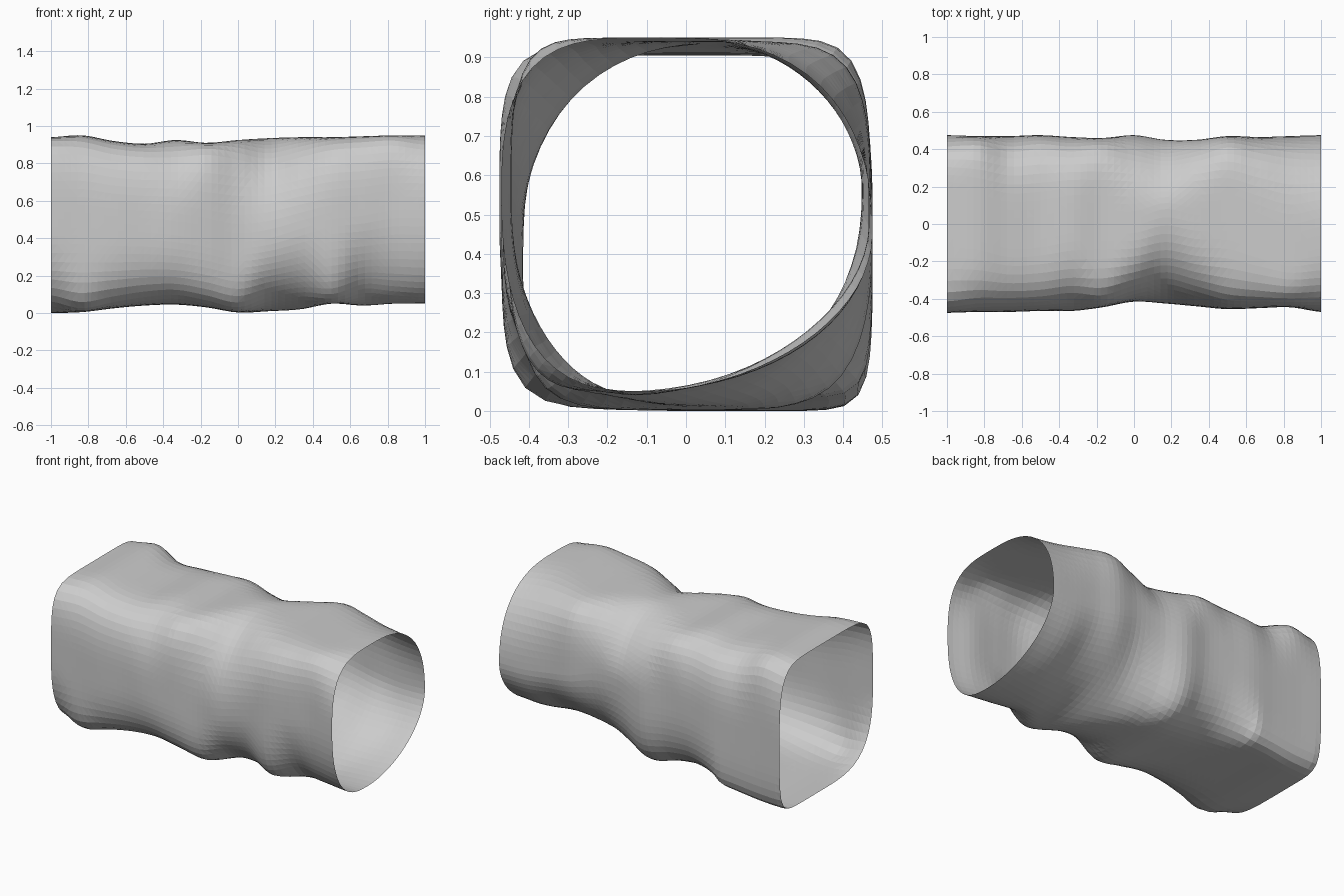
import bpy
import bmesh
from math import cos, sin, pi

cube = bpy.data.objects.get("Cube")
if cube:
    bpy.data.objects.remove(cube, do_unlink=True)

LENGTH = 2.0
AXIS_HEIGHT = 0.475
RINGS = 56
QUARTER = 18  # segments in a quarter of the section
TILT_Y, TILT_Z = 0.338, 0.941  # direction in which shoulder reach is measured

# Edges of the tube at evenly spaced stations from its right end to its left end
top_edge = [.94, .95, .92, .905, .925, .91, .925, .935, .94, .94, .945, .95, .95]
bottom_edge = [0, .005, .025, .04, .045, .03, .003, .01, .02, .05, .04, .05, .05]
back_edge = [.475, .47, .47, .475, .465, .46, .475, .45, .45, .47, .465, .47, .475]
front_edge = [-.475, -.47, -.47, -.465, -.465, -.445, -.415, -.425, -.44, -.455, -.45, -.445, -.47]

# Where along each side the section touches that edge
crest_y = [.08, .05, -.01, 0, .04, .04, .03, .08, .05, .05, -.03, -.1, -.06]
keel_y = [.08, .1, .12, .06, 0, 0, .03, .05, -.04, -.15, -.13, -.12, -.1]
back_z = [.45, .45, .45, .47, .5, .5, .5, .55, .55, .5, .47, .45, .45]
front_z = [.5, .5, .48, .47, .45, .42, .38, .4, .45, .5, .52, .55, .55]

# How far each shoulder reaches from the axis in the tilted direction
back_top = [.536, .555, .497, .494, .506, .506, .482, .476, .506, .536, .518, .494, .482]
front_top = [.543, .536, .506, .488, .488, .497, .476, .446, .482, .518, .536, .549, .53]
front_bottom = [.508, .544, .508, .483, .477, .501, .526, .471, .471, .495, .465, .465, .471]
back_bottom = [.568, .598, .598, .514, .477, .489, .526, .489, .441, .399, .399, .41, .405]


def sample(values, t):
    """Smooth interpolation through the station values, t from 0 to 1."""
    last = len(values) - 1
    i = min(int(t * last), last - 1)
    f = t * last - i
    before, a, b, after = (values[min(max(i + k, 0), last)] for k in (-1, 0, 1, 2))
    slope_a, slope_b = (b - before) / 2, (after - a) / 2
    blend = f * f * (3 - 2 * f)
    return (a + (b - a) * blend
            + slope_a * f * (1 - f) ** 2 - slope_b * f * f * (1 - f))


def solve(rising, target, low, high):
    """Argument at which a rising function meets the target."""
    for _ in range(22):
        middle = (low + high) / 2
        if rising(middle) < target:
            low = middle
        else:
            high = middle
    return (low + high) / 2


def side_power(p):
    """Sides are rounder than the top and bottom."""
    return 2 + (p - 2) * 0.4


def corner_curve(t, side_y, side_z, edge_y, edge_z, reach):
    """Quarter section running from a side contact to a top or bottom contact."""
    across, up = sample(side_y, t), sample(edge_z, t)
    cy, cz = sample(edge_y, t), sample(side_z, t)
    a, b = across - cy, up - cz
    tilt_y = TILT_Y if a > 0 else -TILT_Y
    tilt_z = TILT_Z if b > 0 else -TILT_Z

    def shoulder(p):
        q = side_power(p)
        return max(tilt_y * (cy + a * u / 40)
                   + tilt_z * (cz - AXIS_HEIGHT + b * (1 - (u / 40) ** p) ** (1 / q))
                   for u in range(41))

    p = solve(shoulder, sample(reach, t), 1.3, 10)
    q = side_power(p)
    points = []
    for j in range(QUARTER + 1):
        angle = pi / 2 * j / QUARTER
        c, s = max(cos(angle), 0), sin(angle)
        r = solve(lambda r: (r * c) ** p + (r * s) ** q, 1, 0.5, 1.5)
        points.append(((t - 0.5) * LENGTH, cy + a * r * c, cz + b * r * s))
    return points


def section(t):
    """Closed section built from four quarters, back to top to front to bottom."""
    bt = corner_curve(t, back_edge, back_z, crest_y, top_edge, back_top)
    ft = corner_curve(t, front_edge, front_z, crest_y, top_edge, front_top)
    fb = corner_curve(t, front_edge, front_z, keel_y, bottom_edge, front_bottom)
    bb = corner_curve(t, back_edge, back_z, keel_y, bottom_edge, back_bottom)
    return bt[:-1] + ft[:0:-1] + fb[:-1] + bb[:0:-1]


# Crumpled tube wall, open at both ends, facing outward
bm = bmesh.new()
rings = [[bm.verts.new(point) for point in section(i / RINGS)] for i in range(RINGS + 1)]
for ring, following in zip(rings, rings[1:]):
    for j in range(len(ring)):
        k = (j + 1) % len(ring)
        bm.faces.new((ring[j], ring[k], following[k], following[j]))
bmesh.ops.triangulate(bm, faces=bm.faces[:], quad_method='SHORT_EDGE')

mesh = bpy.data.meshes.new("tube_wall")
bm.to_mesh(mesh)
bm.free()
tube = bpy.data.objects.new("tube_wall", mesh)
bpy.context.collection.objects.link(tube)

# Plain light grey surface
grey = bpy.data.materials.new("light_grey")
grey.use_nodes = True
colour = (0.6, 0.6, 0.6, 1)
grey.diffuse_color = colour
grey.node_tree.nodes["Principled BSDF"].inputs["Base Color"].default_value = colour
mesh.materials.append(grey)
